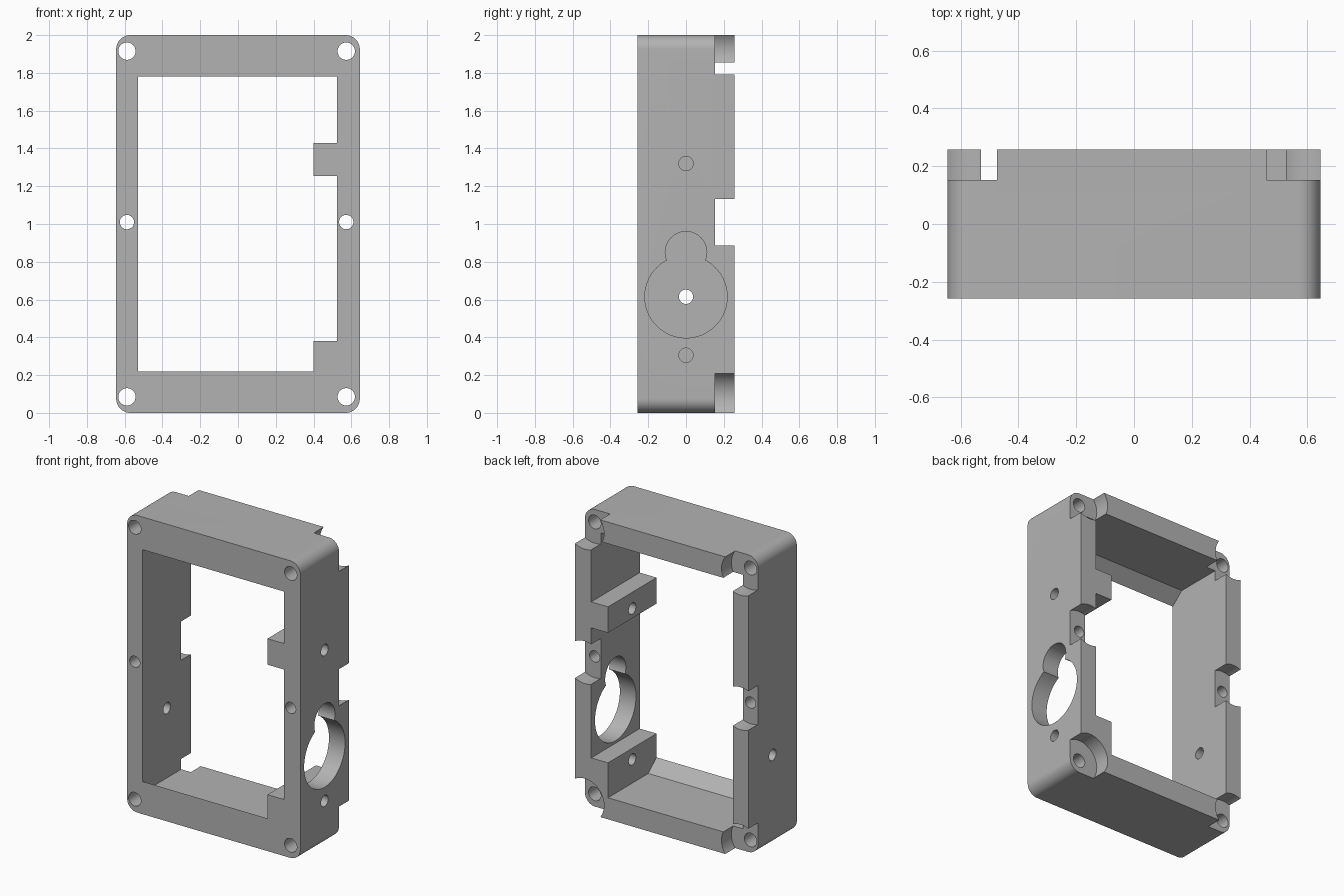
import bpy
import bmesh
import math
from mathutils import Matrix, Vector

if "Cube" in bpy.data.objects:
    bpy.data.objects.remove(bpy.data.objects["Cube"])

# Overall sizes
W, D, H = 0.645, 0.258, 2.0
SCREW_X = (-0.588, 0.573)
SCREW_Z = (0.085, 1.01, 1.915)
BLOCK_X = 0.4

grey = bpy.data.materials.new("light grey")
grey.use_nodes = True
colour = (0.45, 0.45, 0.45, 1)
grey.diffuse_color = colour
grey.node_tree.nodes["Principled BSDF"].inputs["Base Color"].default_value = colour


def prism(name, points, depth):
    """Solid made by sweeping a closed 3D outline along a vector."""
    bm = bmesh.new()
    face = bm.faces.new([bm.verts.new(p) for p in points])
    new = bmesh.ops.extrude_face_region(bm, geom=[face])["geom"]
    verts = [v for v in new if isinstance(v, bmesh.types.BMVert)]
    bmesh.ops.translate(bm, verts=verts, vec=Vector(depth))
    bmesh.ops.recalc_face_normals(bm, faces=bm.faces)
    mesh = bpy.data.meshes.new(name)
    bm.to_mesh(mesh)
    bm.free()
    obj = bpy.data.objects.new(name, mesh)
    bpy.context.collection.objects.link(obj)
    return obj


def box(name, low, high):
    (x0, y0, z0), (x1, y1, z1) = low, high
    return prism(name, [(x0, y0, z0), (x1, y0, z0), (x1, y0, z1), (x0, y0, z1)],
                 (0, y1 - y0, 0))


def rod(name, start, depth, radius, sides=48):
    """Cylinder from a start point along the x or y axis."""
    along_x = abs(depth[0]) > 0
    points = []
    for i in range(sides):
        a = math.tau * i / sides
        u, v = radius * math.cos(a), radius * math.sin(a)
        offset = (0, u, v) if along_x else (u, 0, v)
        points.append(Vector(start) + Vector(offset))
    return prism(name, points, depth)


def combine(target, tool, operation="DIFFERENCE"):
    mod = target.modifiers.new(tool.name, "BOOLEAN")
    mod.operation = operation
    mod.solver = "EXACT"
    mod.object = tool
    bpy.context.view_layer.objects.active = target
    bpy.ops.object.modifier_apply(modifier=mod.name)
    bpy.data.objects.remove(tool)


# Outer body with rounded vertical-profile corners
RADIUS = 0.075
outline = []
for i, (sx, top) in enumerate([(1, 1), (-1, 1), (-1, 0), (1, 0)]):
    cx = sx * (W - RADIUS)
    cz = H - RADIUS if top else RADIUS
    for step in range(13):
        a = math.pi / 2 * (i + step / 12)
        outline.append((cx + RADIUS * math.cos(a), -D, cz + RADIUS * math.sin(a)))
frame = prism("frame", outline, (0, 2 * D, 0))
frame.data.materials.append(grey)

# Opening, with a sloped lip along the front of the top and bottom walls
lower = [(-0.4, 0.22), (-D, 0.22), (-0.17, 0.145), (0.4, 0.145)]
side = lower + [(y, H - z) for y, z in reversed(lower)]
opening = prism("opening", [(-0.53, y, z) for y, z in side], (1.055, 0, 0))

# Two mounting blocks left standing on the inside of the left wall
for low, high in ((-0.1, 0.38), (1.255, 1.43)):
    combine(opening, box("mounting_block", (BLOCK_X, -0.5, low), (0.7, 0.5, high)))
combine(frame, opening)

# Round recesses at the back and screw holes right through
for x in SCREW_X:
    for z in SCREW_Z:
        combine(frame, rod("recess", (x, 0.153, z), (0, 0.3, 0), 0.143, 64))
        radius = 0.038 if z == SCREW_Z[1] else 0.046
        combine(frame, rod("screw_hole", (x, -0.5, z), (0, 1, 0), radius, 32))

# Keyhole-shaped port through the left wall
port = rod("port", (0.46, 0, 0.615), (0.4, 0, 0), 0.218, 80)
combine(port, rod("port_top", (0.45, 0, 0.85), (0.42, 0, 0), 0.11), "UNION")
combine(frame, port)

# Small side holes: through the blocks and through the right wall
for x, z in ((0.3, 0.305), (0.3, 1.32), (-0.8, 0.615)):
    combine(frame, rod("side_hole", (x, 0, z), (0.5, 0, 0), 0.038, 32))

# Smooth curved walls, keep sharp edges
bpy.ops.object.select_all(action="DESELECT")
frame.select_set(True)
bpy.context.view_layer.objects.active = frame
bpy.ops.object.shade_smooth_by_angle(angle=math.radians(30))
